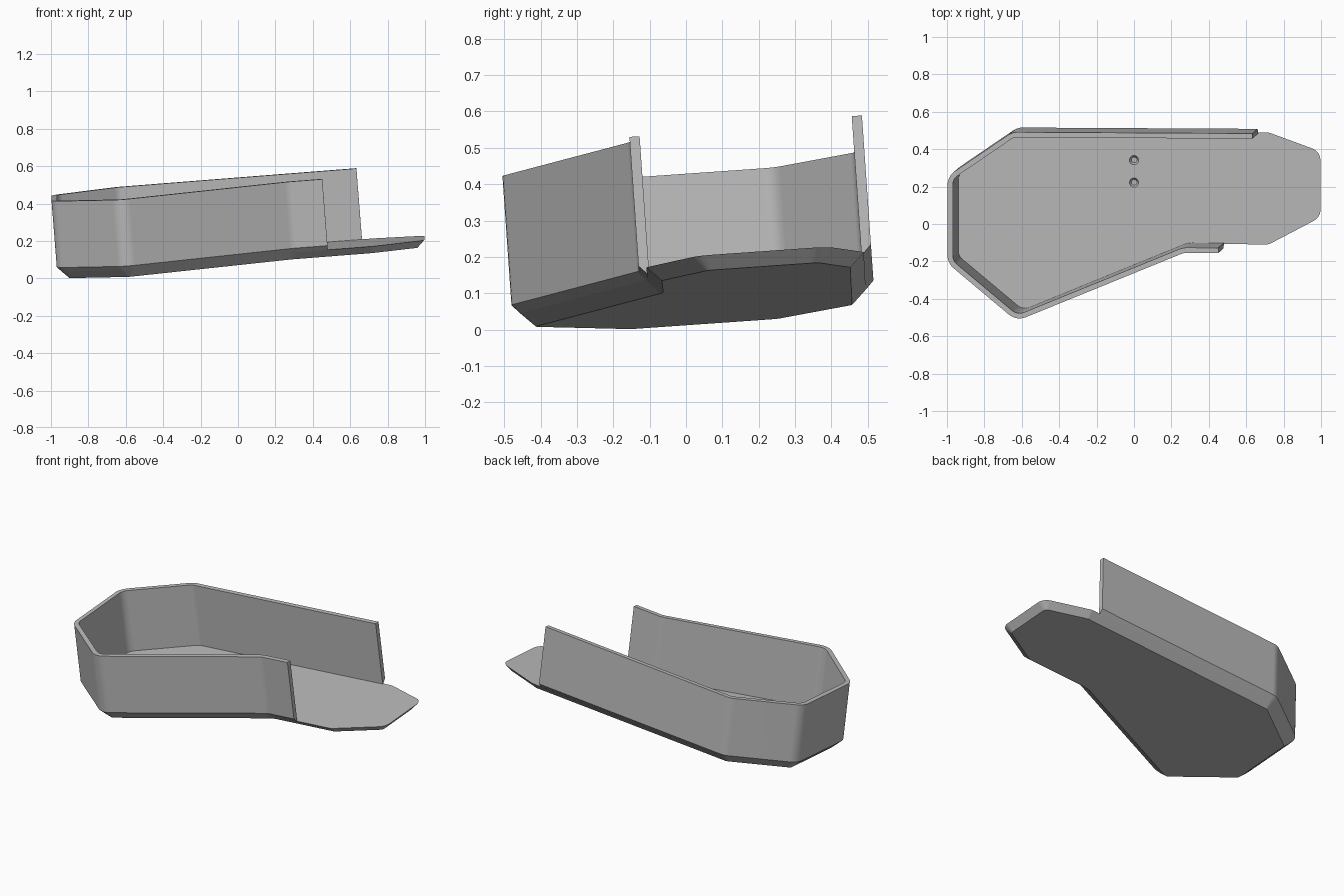
import bpy, bmesh
from math import radians, tan
from mathutils import Matrix, Vector

if "Cube" in bpy.data.objects:
    bpy.data.objects.remove(bpy.data.objects["Cube"], do_unlink=True)

# The whole tray is tipped gently about two axes
TILT = (Matrix.Translation((0, 0, 0.083))
        @ Matrix.Rotation(radians(4), 4, 'X') @ Matrix.Rotation(radians(-4.5), 4, 'Y'))
FLOOR, FLARE, RIM = 0.039, 0.063, 0.42
THICK, STEP, RADIUS = 0.028, 0.023, 0.09

grey = bpy.data.materials.new("light_grey")
grey.use_nodes = True
colour = (0.5, 0.5, 0.5, 1)
grey.diffuse_color = colour
grey.node_tree.nodes["Principled BSDF"].inputs["Base Color"].default_value = colour

# Corners shared by the wall and floor, counter-clockwise from the back
shared = [(-0.62, 0.518), (-0.967, 0.28), (-0.967, -0.186), (-0.597, -0.494), (0.30, -0.124)]
wall_path = [(0.668, 0.518)] + shared + [(0.485, -0.124)]
floor_path = shared + [(0.731, -0.126), (1.026, 0.03), (1.026, 0.413), (0.731, 0.52)]


def outline(path, inset, closed):
    """Inset a path to its left and round its corners."""
    pts = [Vector(p) for p in path]
    n = len(pts)
    moved, rounded = [], []
    for i, p in enumerate(pts):
        a = (p - pts[i - 1]).normalized()
        b = (pts[(i + 1) % n] - p).normalized()
        if not closed and i == 0:
            a = b
        if not closed and i == n - 1:
            b = a
        na, nb = Vector((-a.y, a.x)), Vector((-b.y, b.x))
        moved.append((p + (na + nb) * inset / (1 + na.dot(nb)), a, b))
    for i, (p, a, b) in enumerate(moved):
        if not closed and i in (0, n - 1):
            rounded.append(p)
            continue
        turn = a.angle(b)
        r = RADIUS - inset if a.cross(b) > 0 else RADIUS + inset
        t = r * tan(turn / 2)
        side = Vector((-a.y, a.x)) * (1 if a.cross(b) > 0 else -1)
        centre = p - a * t + side * r
        spin = turn if a.cross(b) > 0 else -turn
        for k in range(7):
            rounded.append(centre + Matrix.Rotation(spin * k / 6, 2) @ (-side * r))
    return rounded


def finish(name, bm):
    bmesh.ops.recalc_face_normals(bm, faces=bm.faces)
    bm.transform(TILT)
    mesh = bpy.data.meshes.new(name)
    bm.to_mesh(mesh)
    bm.free()
    mesh.materials.append(grey)
    obj = bpy.data.objects.new(name, mesh)
    bpy.context.collection.objects.link(obj)
    return obj


def smooth(obj):
    bpy.ops.object.select_all(action='DESELECT')
    obj.select_set(True)
    bpy.context.view_layer.objects.active = obj
    bpy.ops.object.shade_smooth_by_angle(angle=radians(25))
    weighted = obj.modifiers.new("even_shading", 'WEIGHTED_NORMAL')
    weighted.keep_sharp = True


def loop(bm, path, inset, height, closed):
    return [bm.verts.new((p.x, p.y, height)) for p in outline(path, inset, closed)]


# Floor plate with a slanted underside edge
bm = bmesh.new()
low = loop(bm, floor_path, FLARE, 0, True)
high = loop(bm, floor_path, STEP, FLOOR, True)
bm.faces.new(low)
bm.faces.new(high)
for i in range(len(low)):
    j = (i + 1) % len(low)
    bm.faces.new((low[i], low[j], high[j], high[i]))
floor = finish("floor_plate", bm)

# Two countersunk blind holes in the floor
bm = bmesh.new()
for y in (0.225, 0.345):
    bmesh.ops.create_cone(bm, cap_ends=True, segments=24, radius1=0.015, radius2=0.025,
                          depth=0.02, matrix=Matrix.Translation((0.003, y, FLOOR - 0.0095)))
cutter = finish("hole_cutter", bm)
cutter.hide_render = True
cutter.hide_viewport = True
cut = floor.modifiers.new("holes", 'BOOLEAN')
cut.operation = 'DIFFERENCE'
cut.object = cutter
cut.solver = 'EXACT'
smooth(floor)

# Upright wall, flared at its foot and open at one end
bm = bmesh.new()
profile = [(STEP, FLOOR), (0, FLARE), (0, RIM), (THICK, RIM), (THICK, FLOOR)]
loops = [loop(bm, wall_path, inset, height, False) for inset, height in profile]
for s, strip in enumerate(loops):
    following = loops[(s + 1) % len(loops)]
    for i in range(len(strip) - 1):
        bm.faces.new((strip[i], strip[i + 1], following[i + 1], following[i]))
for end in (0, -1):
    bm.faces.new([strip[end] for strip in loops])
smooth(finish("side_wall", bm))
